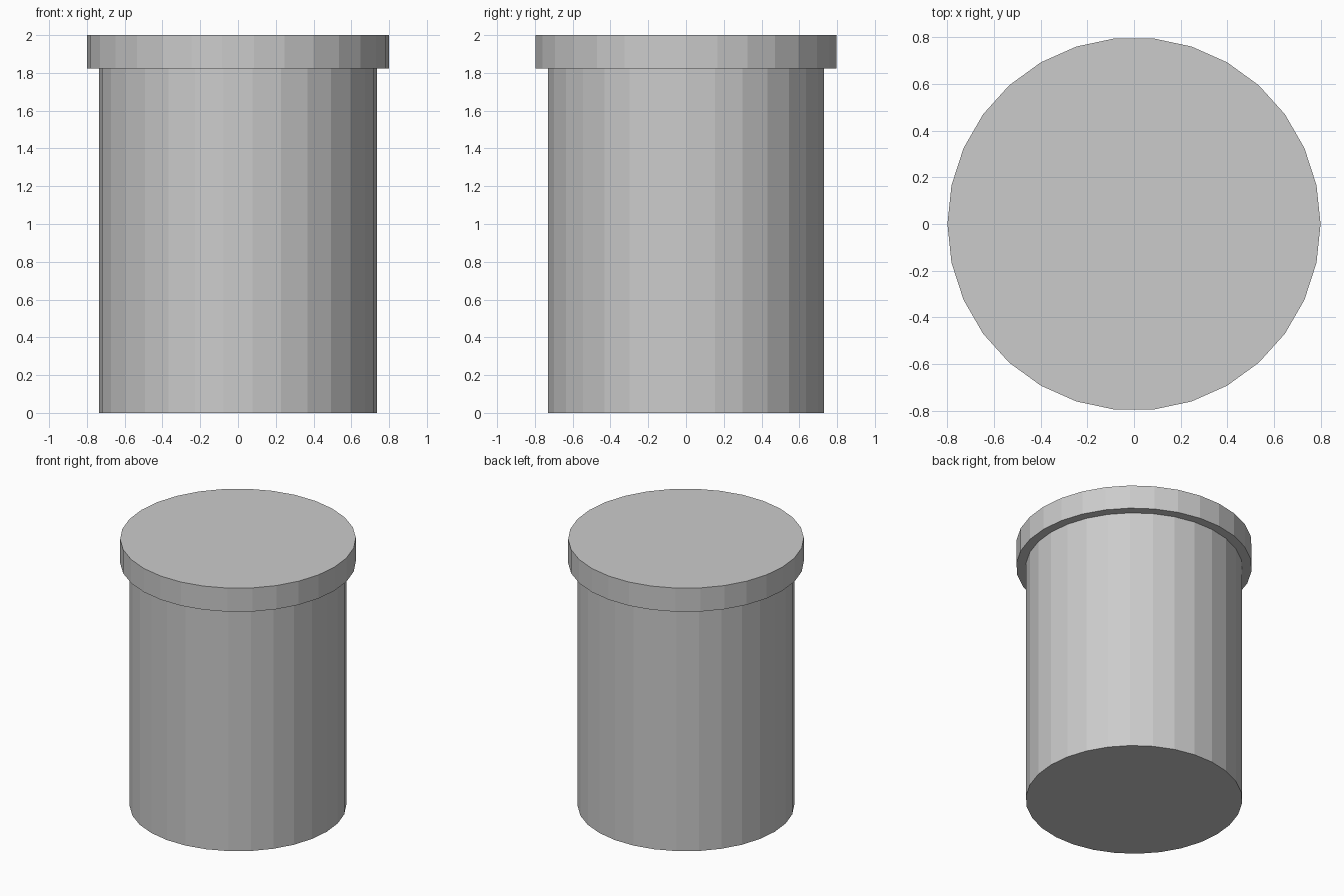
import bpy
import math

if "Cube" in bpy.data.objects:
    bpy.data.objects.remove(bpy.data.objects["Cube"])

SIDES = 30


def drum(name, radius, z0, z1):
    """Flat-shaded capped cylinder with a corner on the x axis."""
    bpy.ops.mesh.primitive_cylinder_add(
        vertices=SIDES, radius=radius, depth=z1 - z0,
        location=(0, 0, (z0 + z1) / 2), rotation=(0, 0, math.pi / 2))
    obj = bpy.context.object
    obj.name = name
    bpy.ops.object.transform_apply(location=True, rotation=True, scale=True)
    return obj


# Main container body
drum("canister_body", 0.735, 0.0, 1.823)

# Wider cap overhanging the body
drum("lid", 0.80, 1.823, 2.0)
